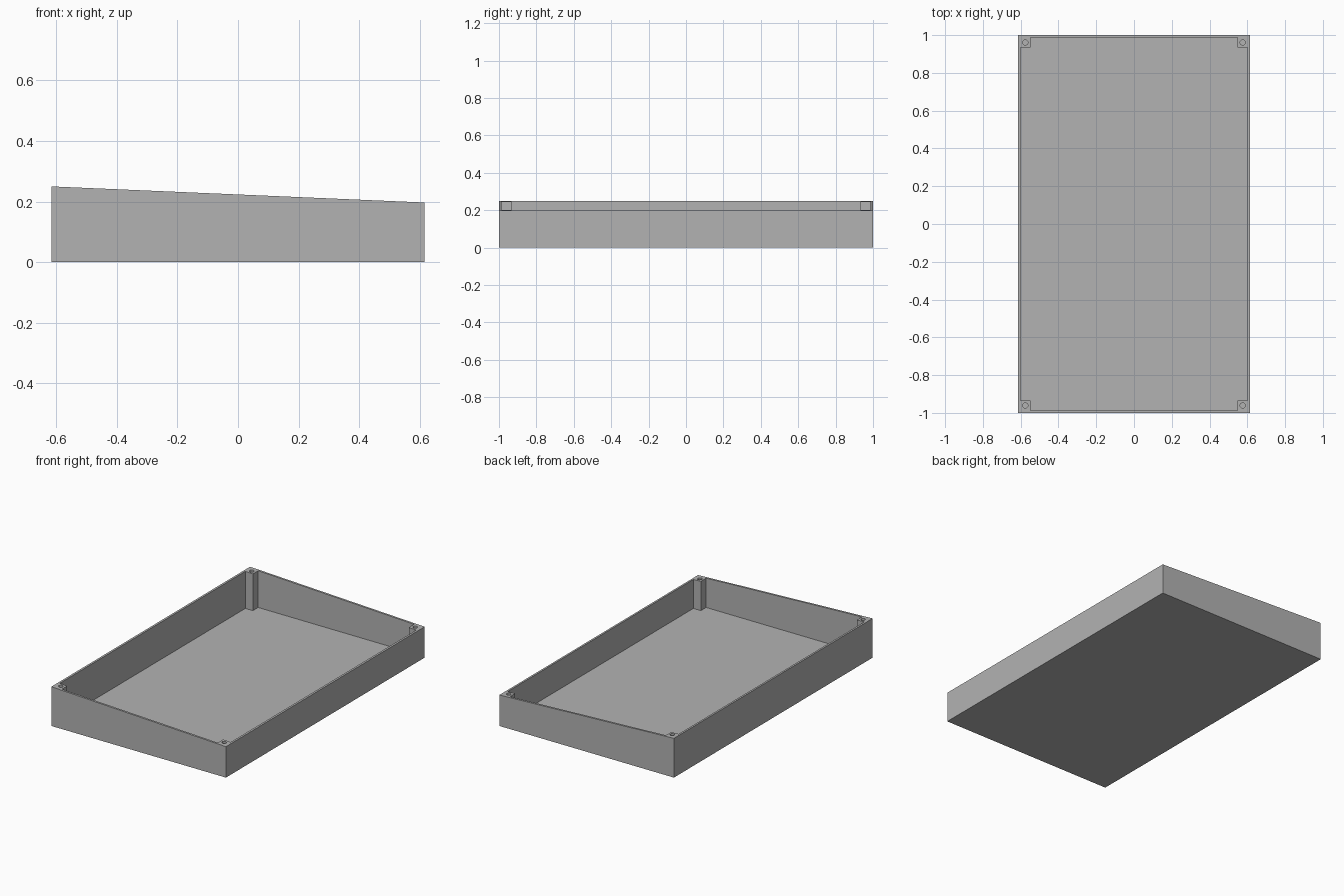
import bpy
import bmesh
import math
from mathutils import Vector

if "Cube" in bpy.data.objects:
    bpy.data.objects.remove(bpy.data.objects["Cube"], do_unlink=True)

HALF_X, HALF_Y = 0.615, 1.0
HIGH, LOW = 0.25, 0.197
WALL, POST = 0.013, 0.053
HOLE_RADIUS, HOLE_BOTTOM = 0.014, 0.1

grey = bpy.data.materials.new("plain grey")
grey.use_nodes = True
colour = (0.45, 0.45, 0.45, 1)
grey.diffuse_color = colour
grey.node_tree.nodes["Principled BSDF"].inputs["Base Color"].default_value = colour


def prism(name, outline, sweep):
    """Solid made by sweeping a closed outline along a vector."""
    bm = bmesh.new()
    face = bm.faces.new([bm.verts.new(p) for p in outline])
    swept = bmesh.ops.extrude_face_region(bm, geom=[face])["geom"]
    bmesh.ops.translate(bm, vec=Vector(sweep),
                        verts=[v for v in swept if isinstance(v, bmesh.types.BMVert)])
    bmesh.ops.recalc_face_normals(bm, faces=bm.faces)
    mesh = bpy.data.meshes.new(name)
    bm.to_mesh(mesh)
    bm.free()
    mesh.materials.append(grey)
    obj = bpy.data.objects.new(name, mesh)
    bpy.context.collection.objects.link(obj)
    return obj


def cut(target, cutter):
    """Subtract the cutter for good, then discard it."""
    cutter.hide_render = True
    mod = target.modifiers.new("cut", 'BOOLEAN')
    mod.operation = 'DIFFERENCE'
    mod.solver = 'EXACT'
    mod.object = cutter
    bpy.context.view_layer.objects.active = target
    bpy.ops.object.modifier_apply(modifier=mod.name)
    bpy.data.objects.remove(cutter, do_unlink=True)


# Wedge-shaped block: sloping end profile swept front to back
profile = [(-HALF_X, 0), (HALF_X, 0), (HALF_X, LOW), (-HALF_X, HIGH)]
tray = prism("sloped_tray", [(x, -HALF_Y, z) for x, z in profile], (0, 2 * HALF_Y, 0))

# Cavity with notched corners, leaving the floor, walls and four posts
ix, iy = HALF_X - WALL, HALF_Y - WALL
px, py = ix - POST, iy - POST
outline = []
for sx, sy in ((1, 1), (-1, 1), (-1, -1), (1, -1)):
    corner = [(ix, py), (px, py), (px, iy)]
    if sx * sy < 0:
        corner.reverse()
    outline += [(sx * x, sy * y, WALL) for x, y in corner]
cut(tray, prism("cavity_cutter", outline, (0, 0, 1)))

# Screw holes in the post tops
for sx in (-1, 1):
    for sy in (-1, 1):
        cx, cy = sx * (ix - POST / 2), sy * (iy - POST / 2)
        ring = [(cx + HOLE_RADIUS * math.cos(math.tau * i / 16),
                 cy + HOLE_RADIUS * math.sin(math.tau * i / 16), HOLE_BOTTOM)
                for i in range(16)]
        cut(tray, prism("hole_cutter", ring, (0, 0, 1)))
